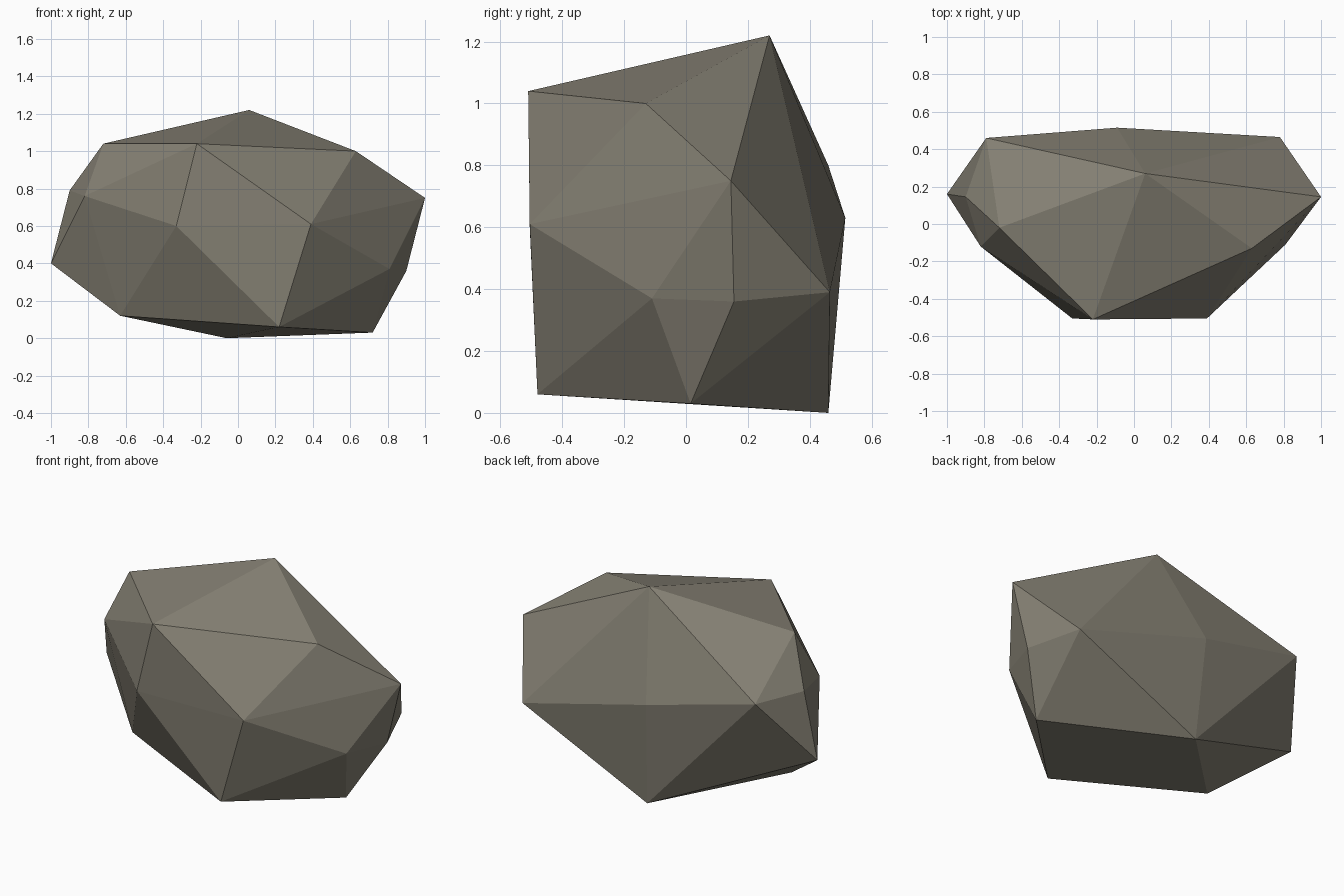
import bpy
import bmesh

# Remove the default cube if it is there
default_cube = bpy.data.objects.get("Cube")
if default_cube:
    bpy.data.objects.remove(default_cube, do_unlink=True)


def flat_material(name, colour):
    material = bpy.data.materials.new(name)
    material.use_nodes = True
    material.diffuse_color = colour
    material.node_tree.nodes["Principled BSDF"].inputs["Base Color"].default_value = colour
    return material


# Corners of the boulder, grouped by the ring they sit on
crown = [(.06, .27, 1.22), (-.22, -.51, 1.04), (-.72, -.02, 1.04), (.63, -.13, 1.0)]
left_side = [(1, .145, .75), (.81, -.11, .37), (.9, .155, .36), (.78, .465, .39)]
right_side = [(-.82, -.12, .76), (-.9, .145, .79), (-1, .16, .4), (-.79, .46, .8)]
front_and_back = [(-.33, -.505, .6), (.39, -.505, .61), (-.09, .515, .63)]
foot = [(.22, -.48, .06), (-.63, -.12, .12), (.72, .015, .03), (-.06, .46, 0)]


def faceted_solid(name, corners, material):
    """Wrap the corners in a closed convex skin with flat facets."""
    bm = bmesh.new()
    for corner in corners:
        bm.verts.new(corner)
    bmesh.ops.convex_hull(bm, input=bm.verts[:])
    bmesh.ops.recalc_face_normals(bm, faces=bm.faces[:])
    for face in bm.faces:
        face.smooth = False
    mesh = bpy.data.meshes.new(name)
    bm.to_mesh(mesh)
    bm.free()
    mesh.materials.append(material)
    solid = bpy.data.objects.new(name, mesh)
    bpy.context.scene.collection.objects.link(solid)
    return solid


# One faceted boulder in a single warm grey
stone_grey = flat_material("stone grey", (.235, .218, .173, 1))
faceted_solid("boulder", crown + left_side + right_side + front_and_back + foot, stone_grey)
